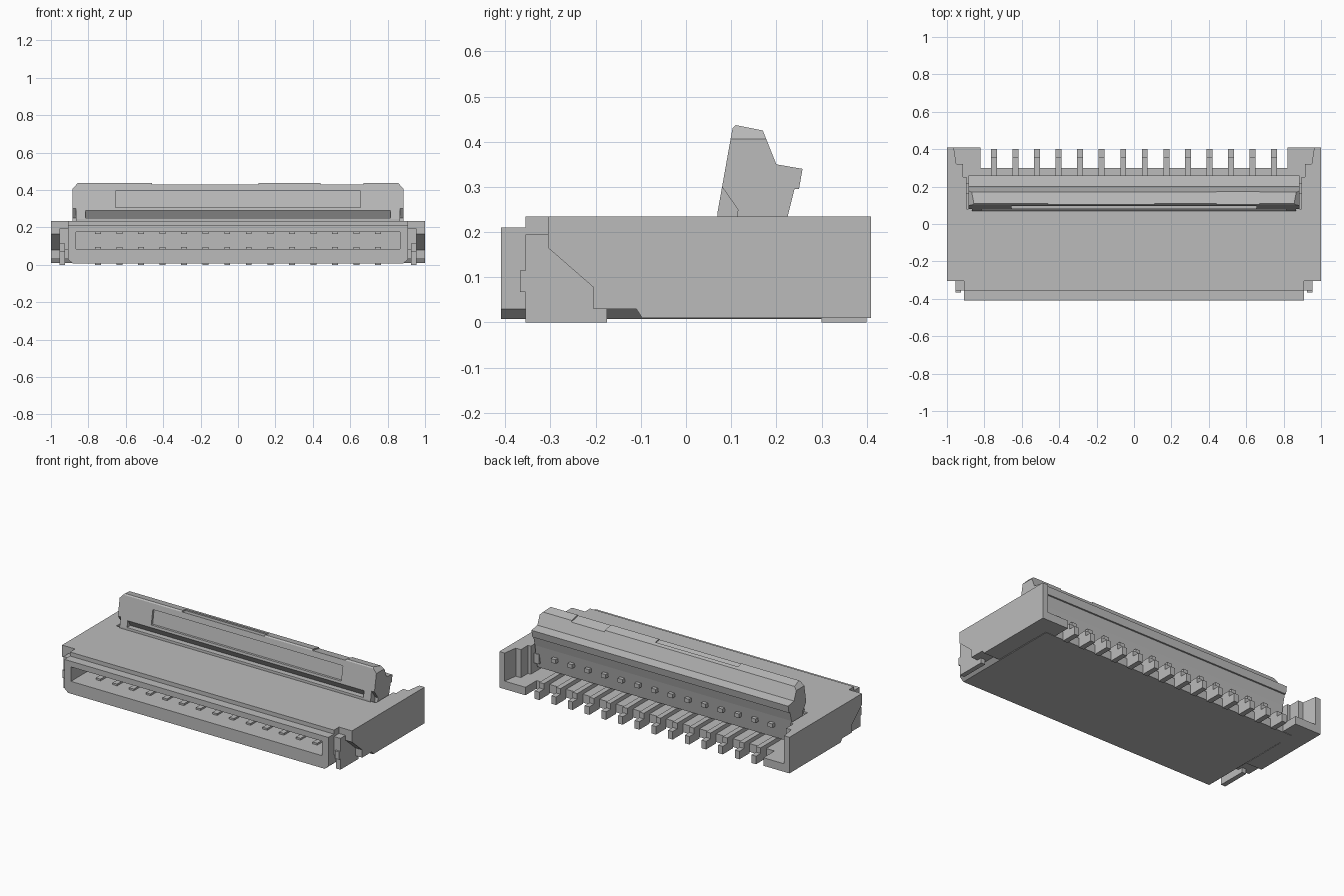
import bpy, bmesh
from mathutils import Vector

cube = bpy.data.objects.get("Cube")
if cube:
    bpy.data.objects.remove(cube, do_unlink=True)

grey = bpy.data.materials.new("light grey")
grey.use_nodes = True
color = (0.5, 0.5, 0.5, 1)
grey.diffuse_color = color
grey.node_tree.nodes["Principled BSDF"].inputs["Base Color"].default_value = color


def prism(name, profile, axis, low, high):
    """Extrude a 2D profile along axis x, y or z."""
    place = {"x": lambda a, b, t: (t, a, b),
             "y": lambda a, b, t: (a, t, b),
             "z": lambda a, b, t: (a, b, t)}[axis]
    bm = bmesh.new()
    face = bm.faces.new([bm.verts.new(place(a, b, low)) for a, b in profile])
    moved = bmesh.ops.extrude_face_region(bm, geom=[face])["geom"]
    shift = Vector(place(0, 0, high - low))
    bmesh.ops.translate(bm, vec=shift,
                        verts=[v for v in moved if isinstance(v, bmesh.types.BMVert)])
    bmesh.ops.recalc_face_normals(bm, faces=bm.faces)
    mesh = bpy.data.meshes.new(name)
    bm.to_mesh(mesh)
    bm.free()
    mesh.materials.append(grey)
    obj = bpy.data.objects.new(name, mesh)
    bpy.context.collection.objects.link(obj)
    return obj


def box(name, x, y, z):
    return prism(name, [(x[0], y[0]), (x[1], y[0]), (x[1], y[1]), (x[0], y[1])], "z", *z)


def mirrored(half):
    return half + [(-a, b) for a, b in reversed(half)]


def cut(obj, cutters):
    """Subtract each cutter and keep the evaluated mesh."""
    for cutter in cutters:
        cutter.hide_render = True
        mod = obj.modifiers.new("cut", "BOOLEAN")
        mod.operation = "DIFFERENCE"
        mod.solver = "EXACT"
        mod.object = cutter
    graph = bpy.context.evaluated_depsgraph_get()
    graph.update()
    mesh = bpy.data.meshes.new_from_object(obj.evaluated_get(graph))
    obj.modifiers.clear()
    obj.data = mesh
    for cutter in cutters:
        bpy.data.objects.remove(cutter, do_unlink=True)


def rear_cavity():
    plan = [(0.895, 0.08), (0.895, 0.25), (0.915, 0.25),
            (0.915, 0.32), (0.95, 0.32), (0.97, 0.45)]
    return prism("cavity_cutter", mirrored(plan), "z", 0.06, 0.5)


# Housing core with front slot, lowered lip and open rear
core = prism("housing_core", mirrored([(0.885, 0.008), (0.91, 0.03), (0.91, 0.235)]),
             "y", -0.41, 0.3)
cut(core, [box("slot_cutter", (-0.865, 0.865), (-0.5, 0.04), (0.085, 0.175)),
           box("lip_cutter", (-1, 1), (-0.5, -0.355), (0.21, 0.4)),
           rear_cavity()])

# Side walls, rear arm feet and solder nails
wall_profile = [(-0.305, 0.235), (-0.305, 0.165), (-0.205, 0.078), (-0.205, 0.03),
                (-0.11, 0.03), (-0.097, 0.01), (0.41, 0.01), (0.41, 0.235)]
nail_profile = [(-0.355, 0.195), (-0.355, 0.115), (-0.367, 0.115), (-0.367, 0.067),
                (-0.355, 0.067), (-0.355, 0), (-0.175, 0), (-0.175, 0.03),
                (-0.2, 0.05), (-0.2, 0.195)]
for side, s in (("left", 1), ("right", -1)):
    def span(a, b):
        return sorted((s * a, s * b))
    wall = prism(side + "_wall", wall_profile, "x", *span(0.89, 1))
    cut(wall, [rear_cavity()])
    box(side + "_arm_foot", span(0.82, 0.98), (0.2, 0.41), (0.01, 0.06))
    prism(side + "_solder_nail", nail_profile, "x", *span(0.925, 0.955))
    box(side + "_nail_bridge", span(0.9, 0.93), (-0.355, -0.3), (0.08, 0.195))
    box(side + "_pivot_lug", span(0.86, 0.91), (0.16, 0.22), (0.12, 0.18))

# Flip-up latch
latch_profile = [(0.1, 0.09), (0.07, 0.235), (0.07, 0.245), (0.103, 0.43), (0.11, 0.437),
                 (0.17, 0.425), (0.2, 0.35), (0.258, 0.34), (0.25, 0.295),
                 (0.24, 0.295), (0.225, 0.235), (0.2, 0.09)]
latch = prism("latch", latch_profile, "x", -0.885, 0.885)
cutters = [
    prism("groove_cutter", [(0.03, 0.25), (0.105, 0.25), (0.08, 0.29), (0.03, 0.29)],
          "x", -0.815, 0.815),
    prism("window_cutter", [(0.03, 0.305), (0.095, 0.305), (0.11, 0.395), (0.03, 0.395)],
          "x", -0.655, 0.655),
    prism("long_notch_cutter", [(0.05, 0.441), (0.145, 0.422), (0.145, 0.5), (0.05, 0.5)],
          "x", -0.46, 0.11),
    prism("short_notch_cutter", [(0.05, 0.441), (0.2, 0.411), (0.2, 0.5), (0.05, 0.5)],
          "x", 0.44, 0.67)]
for s in (1, -1):
    cutters.append(prism("corner_cutter", [(s * 0.91, 0.38), (s * 0.91, 0.47),
                                           (s * 0.825, 0.47)], "y", 0, 0.5))
    cutters.append(prism("end_cutter", [(0.03, 0.3), (0.08, 0.3), (0.115, 0.25),
                                        (0.11, 0.22), (0.03, 0.22)],
                         "x", *sorted((s * 0.865, s * 0.95))))
cut(latch, cutters)

# Row of contacts: solder tail, slot pads and rear tip for each
tail_profile = [(0.08, 0.03), (0.3, 0.03), (0.3, 0), (0.4, 0), (0.4, 0.05),
                (0.355, 0.05), (0.355, 0.085), (0.08, 0.085)]
pitch, count = 0.115, 14
for i in range(count):
    x = (i - (count - 1) / 2) * pitch
    width = (x - 0.016, x + 0.016)
    prism("contact_tail", tail_profile, "x", *width)
    box("lower_contact_pad", width, (-0.31, -0.25), (0.075, 0.096))
    box("upper_contact_pad", width, (-0.31, -0.25), (0.164, 0.185))
    box("contact_tip", width, (0.19, 0.24), (0.165, 0.19))
